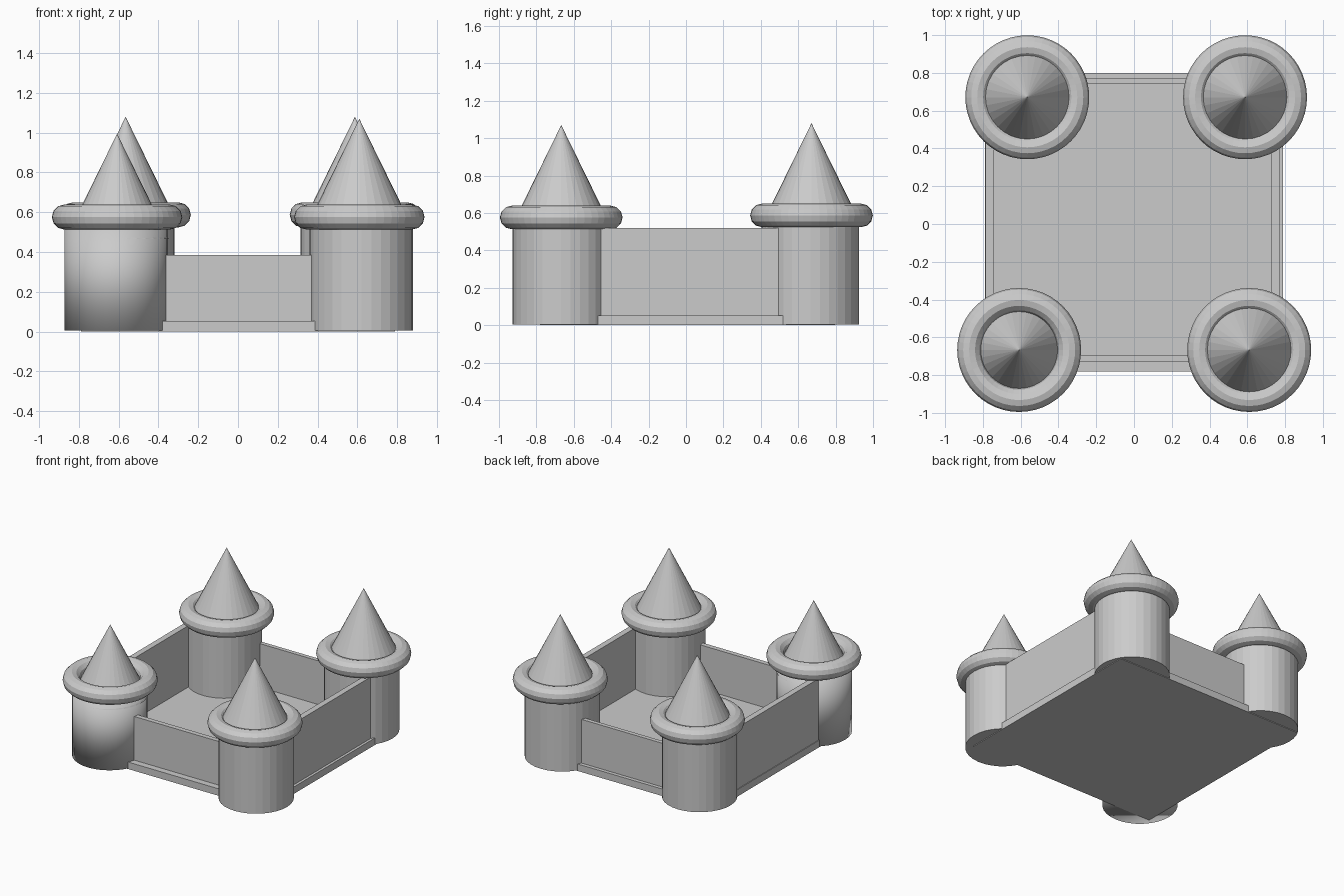
import bpy

if "Cube" in bpy.data.objects:
    bpy.data.objects.remove(bpy.data.objects["Cube"])


def box(name, x0, x1, y0, y1, z0, z1):
    bpy.ops.mesh.primitive_cube_add(
        size=1, location=((x0 + x1) / 2, (y0 + y1) / 2, (z0 + z1) / 2))
    ob = bpy.context.object
    ob.name = name
    ob.scale = (x1 - x0, y1 - y0, z1 - z0)
    bpy.ops.object.transform_apply(location=False, rotation=False, scale=True)
    return ob


def tower(name, body_xy, cap_xy, ring_z, apex_z, smooth=False):
    # round tower body
    bottom, top = 0.005, ring_z - 0.03
    bpy.ops.mesh.primitive_cylinder_add(
        vertices=32, radius=0.26, depth=top - bottom,
        location=(*body_xy, (top + bottom) / 2))
    bpy.context.object.name = name + "_tower_body"
    if smooth:
        bpy.ops.object.shade_smooth()
    # rounded rim
    bpy.ops.mesh.primitive_torus_add(
        major_segments=48, minor_segments=12, major_radius=0.265,
        minor_radius=0.063, location=(*cap_xy, ring_z))
    bpy.context.object.name = name + "_tower_rim"
    # pointed roof, its wide base sunk into the body
    height = 0.53
    bpy.ops.mesh.primitive_cone_add(
        vertices=32, radius1=0.26, radius2=0, depth=height,
        location=(*cap_xy, apex_z - height / 2))
    bpy.context.object.name = name + "_tower_roof"


# base slab and four walls (long side walls are taller)
box("base_slab", -0.79, 0.79, -0.78, 0.80, 0.0, 0.053)
box("front_wall", -0.61, 0.61, -0.73, -0.693, 0.02, 0.385)
box("back_wall", -0.58, 0.58, 0.74, 0.772, 0.02, 0.385)
box("left_wall", -0.785, -0.74, -0.66, 0.67, 0.02, 0.52)
box("right_wall", 0.725, 0.77, -0.66, 0.67, 0.02, 0.52)

# corner towers
tower("front_left", (-0.613, -0.667), (-0.608, -0.667), 0.576, 0.995, smooth=True)
tower("front_right", (0.62, -0.667), (0.61, -0.667), 0.576, 1.07)
tower("back_left", (-0.58, 0.665), (-0.565, 0.671), 0.587, 1.08)
tower("back_right", (0.575, 0.665), (0.588, 0.671), 0.587, 1.08)
